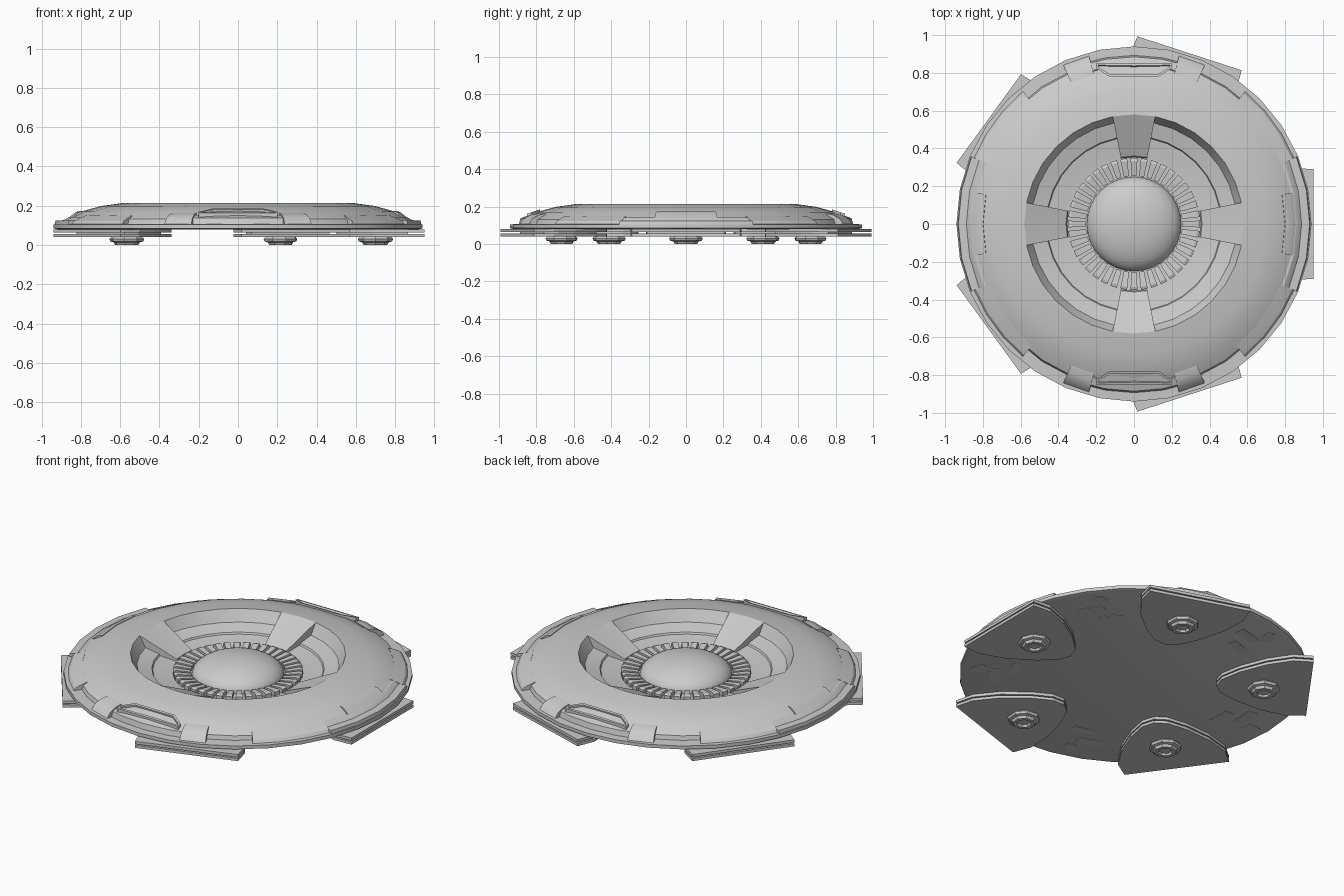
import bpy, bmesh
from math import radians, sin, cos, pi

if "Cube" in bpy.data.objects:
    bpy.data.objects.remove(bpy.data.objects["Cube"])


def finish(name, bm, angle=30):
    bmesh.ops.remove_doubles(bm, verts=bm.verts, dist=1e-5)
    bmesh.ops.recalc_face_normals(bm, faces=bm.faces)
    me = bpy.data.meshes.new(name)
    bm.to_mesh(me)
    bm.free()
    ob = bpy.data.objects.new(name, me)
    bpy.context.collection.objects.link(ob)
    if angle:
        bpy.ops.object.select_all(action='DESELECT')
        ob.select_set(True)
        bpy.context.view_layer.objects.active = ob
        bpy.ops.object.shade_smooth_by_angle(angle=radians(angle))
    return ob


def sweep(bm, prof, a0=0, a1=360, n=32):
    """Turn an (r, z) section about z; partial sweeps are closed solids."""
    full = a1 - a0 >= 360
    rings = []
    for i in range(n if full else n + 1):
        a = radians(a0 + (a1 - a0) * i / n)
        rings.append([bm.verts.new((r * cos(a), r * sin(a), z)) for r, z in prof])
    m = len(prof)
    for i in range(n):
        p, q = rings[i], rings[(i + 1) % len(rings)]
        for j in range(m - 1 if full else m):
            k = (j + 1) % m
            quad = [p[j], q[j], q[k], p[k]]
            if prof[j][0] == 0:
                quad = [p[0], q[k], p[k]]
            elif prof[k][0] == 0:
                quad = [p[j], q[j], p[k]]
            bm.faces.new(quad)
    if not full:
        bm.faces.new(rings[0])
        bm.faces.new(rings[-1])


def prism(bm, pts, z0, z1):
    lo = [bm.verts.new((x, y, z0)) for x, y in pts]
    hi = [bm.verts.new((x, y, z1)) for x, y in pts]
    bm.faces.new(lo)
    bm.faces.new(hi)
    for i in range(len(pts)):
        j = (i + 1) % len(pts)
        bm.faces.new([lo[i], lo[j], hi[j], hi[i]])


# Saucer hull: flat bottom, rim, domed top and stepped bowl
bm = bmesh.new()
sweep(bm, [(0, .08), (.92, .08), (.94, .085), (.94, .105), (.875, .108), (.868, .132),
           (.80, .170), (.70, .198), (.58, .215), (.545, .150), (.465, .128),
           (.46, .118), (.42, .112), (.35, .10), (.25, .095), (0, .095)])
finish("hull", bm)

# Four ribs crossing the bowl
bm = bmesh.new()
for a in (0, 90, 180, 270):
    sweep(bm, [(.582, .10), (.58, .215), (.36, .115), (.35, .09)], a - 11.25, a + 11.25, 2)
finish("bowl_ribs", bm)

# Centre dome
bm = bmesh.new()
sweep(bm, [(.25 * cos(t * pi / 20), .095 + .108 * sin(t * pi / 20)) for t in range(10)] + [(0, .203)])
finish("centre_dome", bm, 40)

# Toothed collar round the dome
bm = bmesh.new()
for i in range(40):
    sweep(bm, [(.255, .09), (.35, .09), (.35, .122), (.335, .127), (.255, .115)],
          i * 9 - 3, i * 9 + 3, 1)
finish("collar_teeth", bm, 0)

# Side rim armour, stepped in three layers
bm = bmesh.new()
for c in (0, 180):
    sweep(bm, [(.83, .10), (.905, .10), (.89, .125), (.86, .143), (.83, .143)], c - 22.5, c + 22.5, 4)
    sweep(bm, [(.86, .10), (.935, .10), (.93, .124), (.86, .128)], c - 22.5, c + 22.5, 4)
    sweep(bm, [(.78, .12), (.875, .11), (.868, .135), (.825, .168), (.80, .174)], c - 11.25, c + 11.25, 2)
    for s in (-1, 1):
        a, b = sorted((c + s * 22.5, c + s * 50))
        sweep(bm, [(.84, .10), (.92, .10), (.905, .122), (.87, .138), (.84, .15)], a, b, 3)
finish("side_rim_armour", bm)

# Front and back rim frames: sill with raised end blocks
bm = bmesh.new()
for c in (90, 270):
    sweep(bm, [(.80, .12), (.895, .10), (.885, .138), (.845, .152)], c - 20, c + 20, 4)
    for s in (-1, 1):
        a, b = sorted((c + s * 15, c + s * 24))
        sweep(bm, [(.82, .10), (.925, .10), (.90, .135), (.86, .156), (.82, .163)], a, b, 1)
finish("end_rim_frames", bm)

# Trapezoid hatches with two sunken windows, front and back
bm = bmesh.new()
for sy in (-1, 1):
    for sx in (-1, 1):
        top = [(0, .78, .185), (.13, .78, .185), (.2, .825, .170), (.2, .85, .162), (0, .85, .162)]
        hi = [bm.verts.new((sx * x, sy * y, z)) for x, y, z in top]
        lo = [bm.verts.new((sx * x, sy * y, .12)) for x, y, z in top]
        face = bm.faces.new(hi if sx * sy > 0 else hi[::-1])
        for i in range(4):
            bm.faces.new([lo[i], lo[i + 1], hi[i + 1], hi[i]])
        face.normal_update()
        bmesh.ops.inset_region(bm, faces=[face], thickness=.013)
        bmesh.ops.inset_region(bm, faces=[face], thickness=.002, depth=-.012)
finish("rim_hatches", bm, 0)

# Five landing petals: two plates with a recessed core, and an octagonal foot
half = [(.95, .29), (.84, .297), (.70, .245), (.56, .155), (.47, .07)]
outline = half + [(.445, 0)] + [(x, -y) for x, y in half[::-1]]
core = [(.65 + (x - .65) * .72, y * .72) for x, y in outline]
for k in range(5):
    bm = bmesh.new()
    prism(bm, outline, .063, .079)
    prism(bm, core, .054, .066)
    prism(bm, outline, .040, .056)
    petal = finish("landing_petal_%d" % (k + 1), bm, 0)

    bm = bmesh.new()
    sweep(bm, [(0, .012), (.035, .012), (.04, 0), (.06, 0), (.068, .014),
               (.085, .018), (.09, .03), (.08, .042), (0, .042)], n=8)
    bmesh.ops.translate(bm, verts=bm.verts, vec=(.70, 0, 0))
    foot = finish("foot_%d" % (k + 1), bm, 0)

    # Shallow irregular plates on the underside between petals
    bm = bmesh.new()
    sweep(bm, [(.72, .078), (.78, .078), (.78, .082), (.72, .082)], 27, 38, 2)
    sweep(bm, [(.62, .078), (.67, .078), (.67, .082), (.62, .082)], 33, 45, 2)
    prism(bm, [(.84 * cos(.66) + .05 * cos(t * pi / 4), .84 * sin(.66) + .035 * sin(t * pi / 4))
               for t in range(8)], .078, .082)
    plate = finish("underside_plates_%d" % (k + 1), bm, 0)
    for ob in (petal, foot, plate):
        ob.rotation_euler.z = radians(72 * k)
